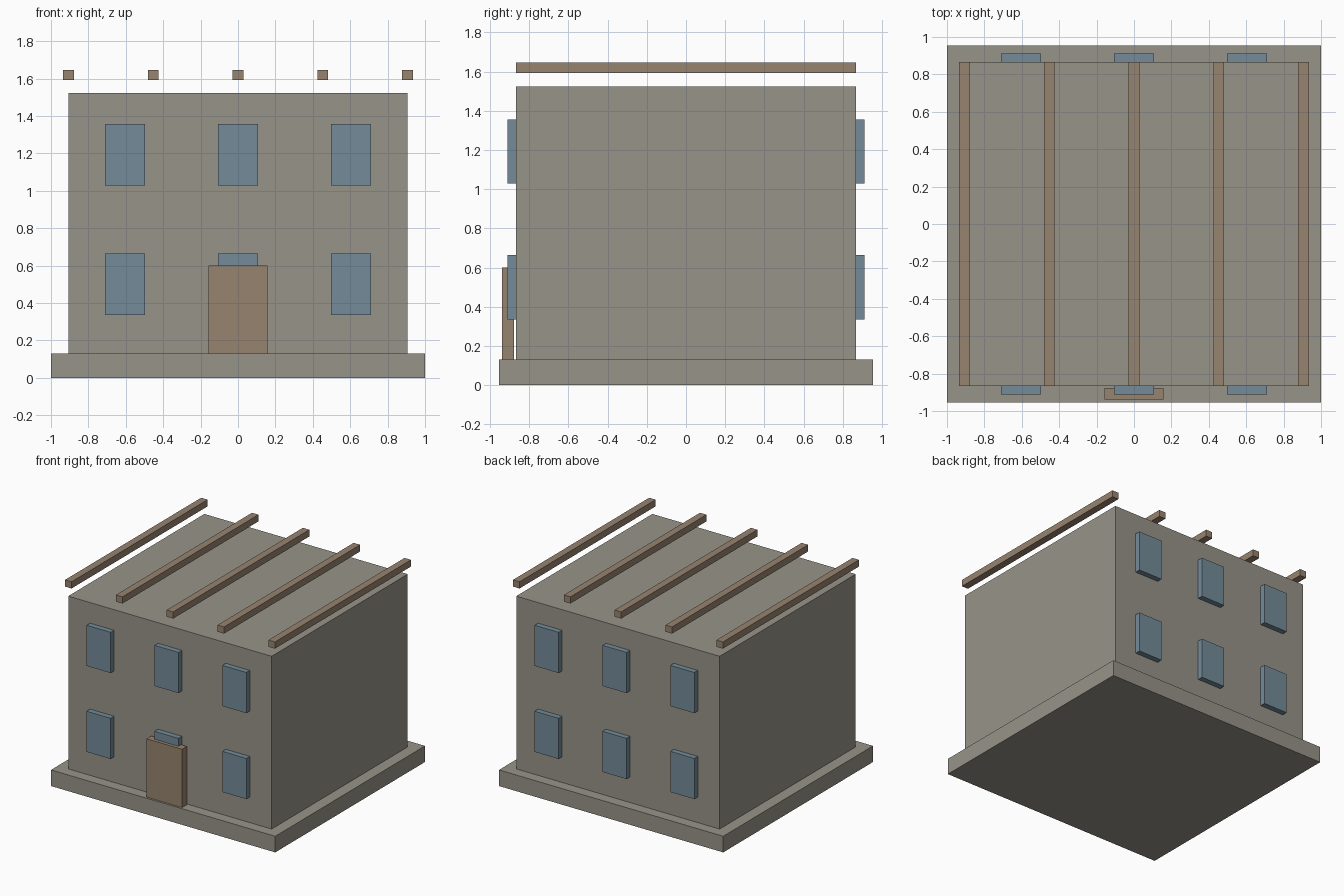
import bpy

default = bpy.data.objects.get("Cube")
if default:
    bpy.data.objects.remove(default, do_unlink=True)


def material(name, color):
    mat = bpy.data.materials.new(name)
    mat.use_nodes = True
    mat.diffuse_color = (*color, 1)
    mat.node_tree.nodes["Principled BSDF"].inputs["Base Color"].default_value = (*color, 1)
    return mat


stone = material("warm grey stone", (0.31, 0.295, 0.25))
wood = material("brown wood", (0.31, 0.23, 0.16))
glass = material("blue grey glass", (0.175, 0.26, 0.315))


def box(name, center, size, mat):
    bpy.ops.mesh.primitive_cube_add(size=1, location=center)
    obj = bpy.context.object
    obj.name = name
    obj.scale = size
    bpy.ops.object.transform_apply(location=False, rotation=False, scale=True)
    obj.data.materials.append(mat)
    return obj


BASE_TOP = 0.13
WALL_TOP = 1.523
HALF_WIDTH = 0.907
HALF_DEPTH = 0.867

# Foundation slab and main block
box("foundation", (0, 0, BASE_TOP / 2), (2, 1.908, BASE_TOP), stone)
box("walls", (0, 0, (BASE_TOP + WALL_TOP) / 2),
    (2 * HALF_WIDTH, 2 * HALF_DEPTH, WALL_TOP - BASE_TOP), stone)

# Front door, standing just clear of the wall
box("front_door", (0, -0.908, 0.365), (0.316, 0.06, 0.47), wood)

# Two rows of three windows on the front and back
for side, y in (("front", -1), ("back", 1)):
    for floor, z in (("lower", 0.5), ("upper", 1.193)):
        for place, x in (("right", -0.605), ("middle", 0), ("left", 0.605)):
            box(f"{side}_{floor}_{place}_window",
                (x, y * (HALF_DEPTH + 0.022), z), (0.214, 0.044, 0.328), glass)

# Roof beams running front to back above the roof
for i in range(5):
    x = HALF_WIDTH * (i - 2) / 2
    box(f"roof_beam_{i + 1}", (x, 0, 1.619), (0.058, 2 * HALF_DEPTH, 0.054), wood)
